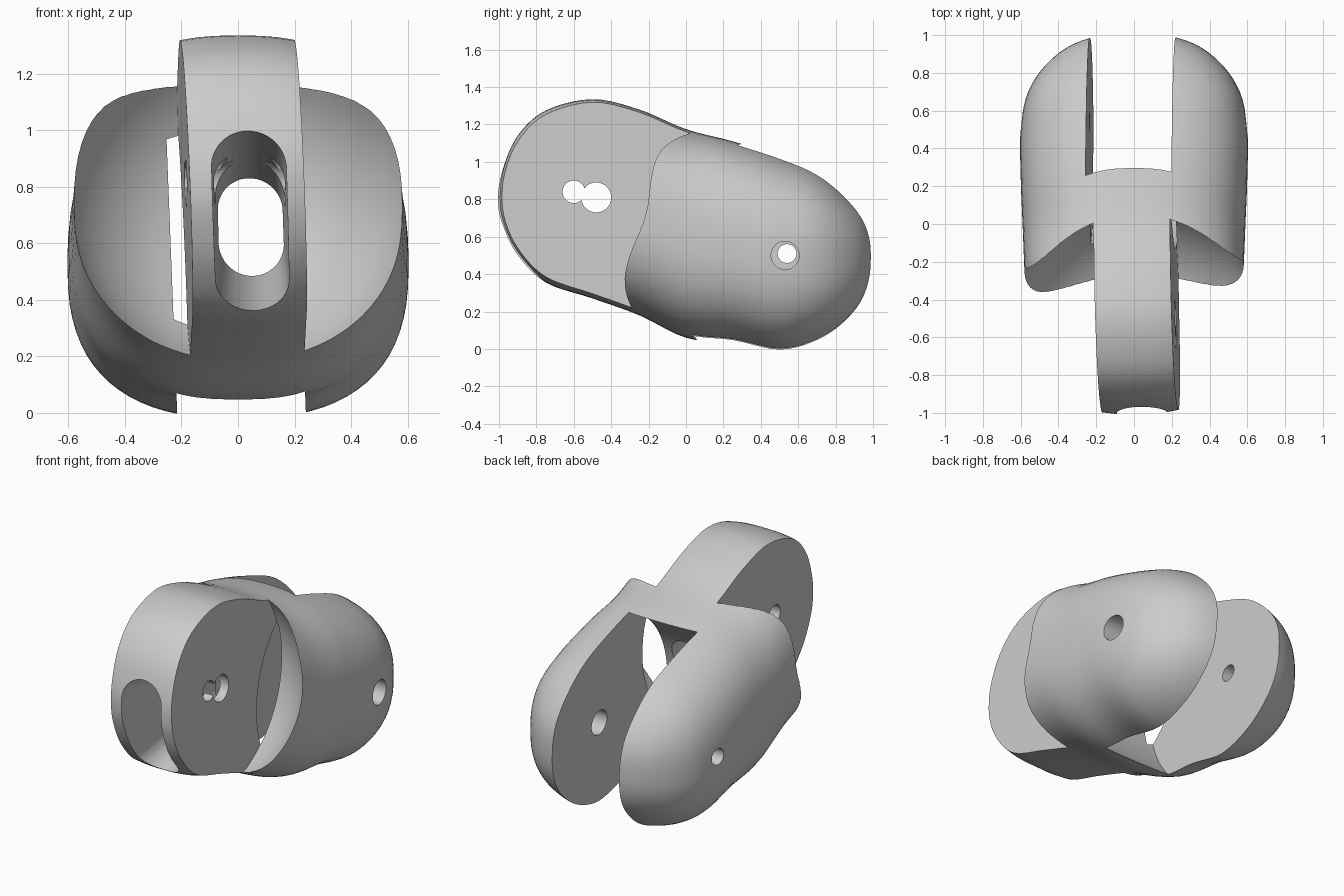
import bpy, bmesh
from math import cos, sin, pi, radians
from mathutils import Matrix, Vector

if "Cube" in bpy.data.objects:
    bpy.data.objects.remove(bpy.data.objects["Cube"])

grey = bpy.data.materials.new("plain_grey")
grey.use_nodes = True
grey.diffuse_color = (0.6, 0.6, 0.6, 1)
grey.node_tree.nodes["Principled BSDF"].inputs["Base Color"].default_value = (0.6, 0.6, 0.6, 1)

# Side faces of the tongue and slot lean slightly: x = offset - lean
LEAN = Vector((1, 0.032, 0.039))


def make_object(name, bm):
    bmesh.ops.recalc_face_normals(bm, faces=bm.faces)
    mesh = bpy.data.meshes.new(name)
    bm.to_mesh(mesh)
    bm.free()
    mesh.materials.append(grey)
    obj = bpy.data.objects.new(name, mesh)
    bpy.context.collection.objects.link(obj)
    return obj


def loft(rings):
    bm = bmesh.new()
    loops = [[bm.verts.new(p) for p in ring] for ring in rings]
    n = len(loops[0])
    for a, b in zip(loops, loops[1:]):
        for i in range(n):
            j = (i + 1) % n
            bm.faces.new((a[i], a[j], b[j], b[i]))
    bm.faces.new(loops[0])
    bm.faces.new(loops[-1])
    return bm


def slice_off(bm, offset, normal, side):
    """Keep the part on the given side of a leaning plane and cap it."""
    cut = bmesh.ops.bisect_plane(
        bm, geom=bm.verts[:] + bm.edges[:] + bm.faces[:],
        plane_co=(offset, 0, 0), plane_no=normal * side, clear_inner=True)
    edges = [e for e in cut["geom_cut"] if isinstance(e, bmesh.types.BMEdge)]
    bmesh.ops.edgeloop_fill(bm, edges=edges)


def x_cylinder(y, z, radius, x0, x1, sides=48):
    ring = [(y + radius * cos(2 * pi * i / sides), z + radius * sin(2 * pi * i / sides))
            for i in range(sides)]
    return loft([[(x, a, b) for a, b in ring] for x in (x0, x1)])


def carve(target, cutter):
    mod = target.modifiers.new("cut", 'BOOLEAN')
    mod.operation = 'DIFFERENCE'
    mod.solver = 'EXACT'
    mod.object = cutter
    bpy.context.view_layer.objects.active = target
    bpy.ops.object.modifier_apply(modifier=mod.name)
    bpy.data.objects.remove(cutter)


# Body stations from front to back: y, top, bottom, half width
stations = [
    (-1.01, 0.8, 0.8, 0), (-0.98, 0.96, 0.66, 0.25), (-0.9, 1.14, 0.5, 0.4),
    (-0.75, 1.275, 0.355, 0.51), (-0.5, 1.335, 0.27, 0.57), (-0.25, 1.28, 0.18, 0.58),
    (0, 1.175, 0.06, 0.59), (0.25, 1.11, 0.03, 0.6), (0.5, 1.03, -0.02, 0.6),
    (0.7, 0.945, 0.03, 0.56), (0.86, 0.82, 0.135, 0.45), (0.97, 0.68, 0.28, 0.28),
    (1.02, 0.5, 0.5, 0)]


def mirrored(s):
    return (s[0], s[2], s[1], -s[3])


def smooth_stations(pts, steps=5):
    p = [mirrored(pts[1])] + pts + [mirrored(pts[-2])]
    out = []
    for a, b, c, d in zip(p, p[1:], p[2:], p[3:]):
        for k in range(steps):
            t = k / steps
            out.append([0.5 * (2 * q + (r - o) * t + (2 * o - 5 * q + 4 * r - s) * t ** 2
                               + (3 * q - o - 3 * r + s) * t ** 3)
                        for o, q, r, s in zip(a, b, c, d)])
    return out + [pts[-1]]


def signed_power(v, e):
    return abs(v) ** e * (1 if v >= 0 else -1)


def section(y, top, bottom, width, sides=72, e=0.8):
    return [(width * signed_power(cos(2 * pi * i / sides), e), y,
             (top + bottom) / 2 + (top - bottom) / 2 * signed_power(sin(2 * pi * i / sides), e))
            for i in range(sides)]


rings = [section(*s) for s in smooth_stations(stations)]
bm = loft(rings[1:-1])
# Close both tips to a point
for face in [f for f in bm.faces if len(f.verts) > 4]:
    tip = stations[0] if face.calc_center_median().y < 0 else stations[-1]
    poke = bmesh.ops.poke(bm, faces=[face])
    poke["verts"][0].co = (0, tip[0], tip[1])
link = make_object("joint_link", bm)

# Rounded recesses on both sides of the front tongue
for side, offset in ((-1, -0.17), (1, 0.235)):
    bm = bmesh.new()
    bmesh.ops.create_uvsphere(bm, u_segments=64, v_segments=40, radius=1)
    for v in bm.verts:
        v.co.x *= 0.64
        v.co.z *= 0.66
        v.co.y *= 0.66 if v.co.y > 0 else 1.2
    bm.transform(Matrix.Translation((0.01, -0.5, 0.8)) @ Matrix.Rotation(radians(-17), 4, 'X'))
    slice_off(bm, offset, LEAN, side)
    carve(link, make_object("recess_cutter", bm))

# Round-bottomed slot between the rear fork legs
bm = x_cylinder(0.5, 0.5, 0.63, -0.6, 0.6, 96)
slot_lean = Vector((1, 0, 0.039))
slice_off(bm, -0.215, slot_lean, 1)
slice_off(bm, 0.24, slot_lean, -1)
carve(link, make_object("slot_cutter", bm))


# Tapered oblong channel through the tongue
def oblong(y, half_width, half_height, sides=40):
    ring = []
    for i in range(sides):
        a = 2 * pi * (i + 0.5) / sides
        dz = half_width * sin(a) + (half_height - half_width) * (1 if sin(a) > 0 else -1)
        ring.append((0.045 - 0.03 * dz + half_width * cos(a), y, 0.66 + dz))
    return ring


carve(link, make_object("channel_cutter", loft([
    oblong(-1.2, 0.135, 0.36), oblong(-0.95, 0.132, 0.335),
    oblong(-0.1, 0.115, 0.17), oblong(0.1, 0.115, 0.17)])))

# Pin holes: two overlapping in the tongue, one in each fork leg
for y, z, radius, x0, x1 in ((-0.6, 0.84, 0.06, -0.4, 0.4), (-0.48, 0.81, 0.08, -0.4, 0.4),
                             (0.54, 0.51, 0.05, -0.8, -0.1), (0.53, 0.5, 0.075, 0.1, 0.8)):
    carve(link, make_object("pin_cutter", x_cylinder(y, z, radius, x0, x1)))

bpy.ops.object.select_all(action='DESELECT')
link.select_set(True)
bpy.context.view_layer.objects.active = link
bpy.ops.object.shade_smooth_by_angle(angle=radians(30))
